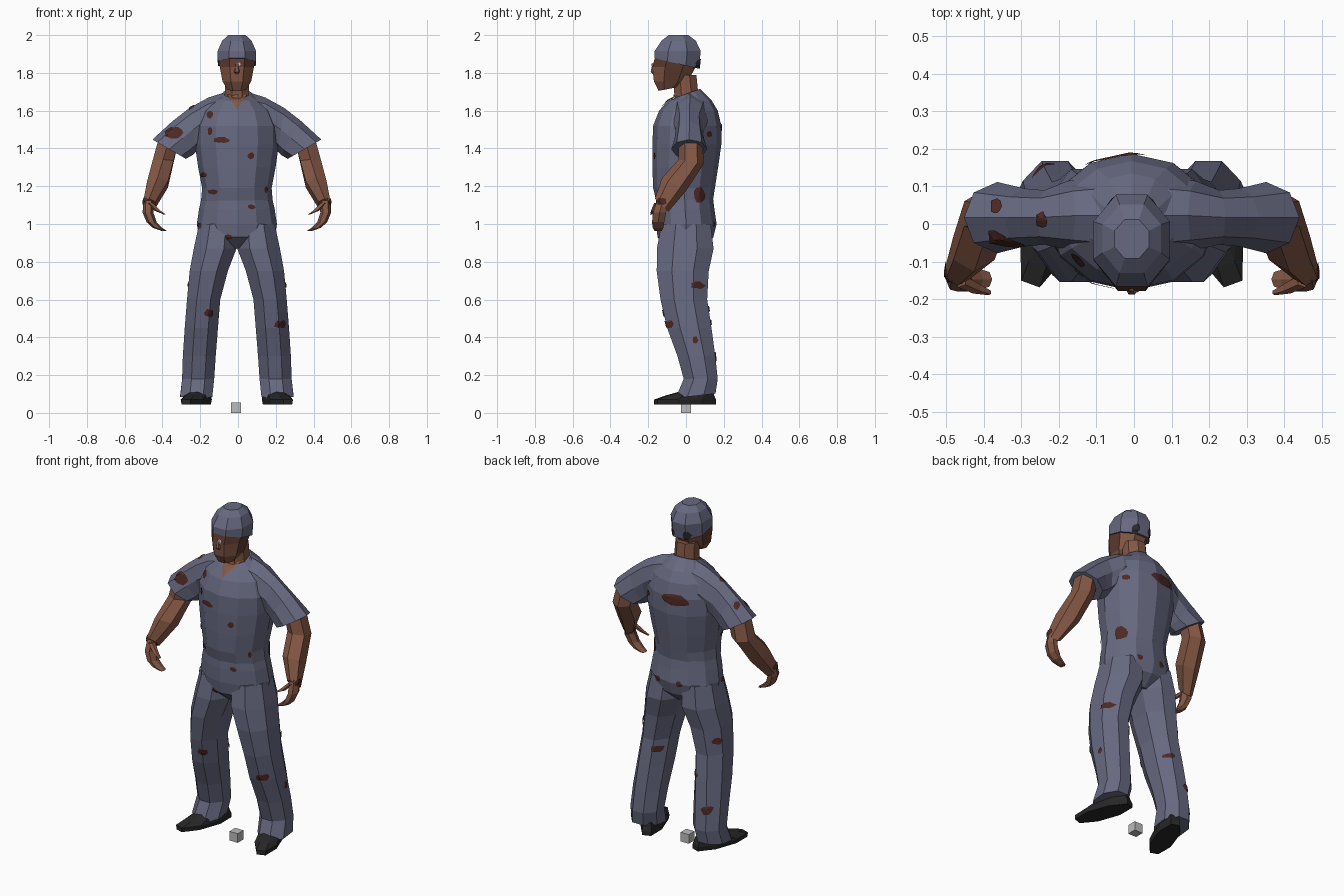
import bpy, bmesh, math, random
from mathutils import Vector

random.seed(4)
cube = bpy.data.objects.get("Cube")
if cube:
    bpy.data.objects.remove(cube, do_unlink=True)

CENTRE_X = -0.006


def material(name, *rgb):
    m = bpy.data.materials.new(name)
    m.use_nodes = True
    m.diffuse_color = (*rgb, 1)
    m.node_tree.nodes["Principled BSDF"].inputs["Base Color"].default_value = (*rgb, 1)
    return m


cloth = material("blue_grey_cloth", .135, .14, .215)
skin = material("brown_skin", .23, .095, .058)
dark_skin = material("dark_brown_skin", .11, .042, .028)
blood = material("dried_red_stain", .075, .022, .018)
black = material("black_leather", .02, .02, .02)
hair = material("dark_hair", .025, .023, .028)
grey = material("light_grey", .5, .5, .5)


def span(z, x0, x1, y0, y1, tilt=0):
    """Level cross-section between x and y limits; tilt lowers its back."""
    return (Vector(((x0 + x1) / 2, (y0 + y1) / 2, z)),
            Vector(((x1 - x0) / 2, 0, 0)), Vector((0, (y1 - y0) / 2, -tilt)))


def wide(z, half, y0, y1, tilt=0):
    return span(z, -half, half, y0, y1, tilt)


def strut(top, bottom, y0, y1):
    """Upright cross-section between two x-z points."""
    a, b = (Vector((p[0], (y0 + y1) / 2, p[1])) for p in (top, bottom))
    return (a + b) / 2, (a - b) / 2, Vector((0, (y1 - y0) / 2, 0))


def finish(name, bm, mats, x=0.0):
    me = bpy.data.meshes.new(name)
    bm.to_mesh(me)
    bm.free()
    ob = bpy.data.objects.new(name, me)
    ob.location.x = x
    for m in mats:
        me.materials.append(m)
    bpy.context.collection.objects.link(ob)
    return ob


def loft(name, sections, mats, n=8, flat=True, side=1):
    """Skin a tube over the sections and close its ends."""
    bm = bmesh.new()
    phase, grow = (math.pi / n, 1 / math.cos(math.pi / n)) if flat else (0, 1)
    rings = []
    for c, u, v in sections:
        ring = []
        for i in range(n):
            a = math.tau * i / n + phase
            p = c + (u * math.cos(a) + v * math.sin(a)) * grow
            ring.append(bm.verts.new((p.x * side, p.y, p.z)))
        rings.append(ring)
    for low, high in zip(rings, rings[1:]):
        for i in range(n):
            j = (i + 1) % n
            bm.faces.new((low[i], low[j], high[j], high[i]))
    bm.faces.new(rings[0])
    bm.faces.new(rings[-1])
    bmesh.ops.recalc_face_normals(bm, faces=bm.faces)
    return finish(name, bm, mats, CENTRE_X)


# Shirt body and trouser seat
loft("shirt", [wide(1.12, .19, -.157, .142), wide(1.19, .184, -.174, .153),
               wide(1.3, .205, -.178, .17), wide(1.42, .222, -.178, .187),
               wide(1.52, .22, -.174, .187), wide(1.6, .185, -.142, .168),
               wide(1.655, .125, -.095, .135), wide(1.69, .078, -.066, .075, -.025)],
     [cloth], 12, False)
loft("trouser_seat", [wide(1.15, .184, -.157, .142), wide(1.08, .2, -.16, .15),
                      wide(1, .212, -.16, .162), wide(.93, .2, -.15, .145),
                      wide(.87, .1, -.08, .08)], [cloth], 12, False)

# Neck, head and cap
loft("neck", [wide(1.62, .07, -.06, .08), wide(1.69, .064, -.062, .065),
              wide(1.79, .062, -.07, .055)], [skin])
head = loft("head", [wide(1.715, .05, -.145, -.04, -.01), wide(1.755, .076, -.17, .01),
                     wide(1.83, .09, -.178, .05), wide(1.875, .098, -.166, .062),
                     wide(1.91, .09, -.15, .06)], [skin, dark_skin])
for f in head.data.polygons:
    brow = f.center.z > 1.83 and f.center.y < 0
    if brow or (abs(f.normal.x) > .8 and f.center.z > 1.75):
        f.material_index = 1
loft("nose", [wide(1.85, .008, -.18, -.15), wide(1.805, .018, -.19, -.15),
              wide(1.795, .012, -.18, -.15)], [skin], 6, False)
loft("cap", [wide(1.85, .101, -.167, .068, .028), wide(1.915, .102, -.166, .078),
             wide(1.97, .078, -.13, .052), wide(2, .046, -.092, .012)], [cloth])

# Limbs, one set for each side
for label, s in (("left", 1), ("right", -1)):
    loft(label + "_sleeve", [strut((.07, 1.695), (.09, 1.45), -.08, .125),
                             strut((.15, 1.67), (.19, 1.42), -.07, .115),
                             strut((.25, 1.615), (.215, 1.385), -.055, .09),
                             strut((.34, 1.545), (.235, 1.365), -.06, .095),
                             strut((.447, 1.447), (.27, 1.345), -.078, .112)],
         [cloth], 8, False, s)
    loft(label + "_forearm", [span(1.43, .31, .42, -.03, .08),
                              span(1.33, .335, .446, -.03, .085, .01),
                              span(1.21, .365, .475, -.118, -.008, .03),
                              span(1.1, .432, .496, -.16, -.098, .03)],
         [skin], 6, True, s)
    loft(label + "_hand", [span(1.12, .435, .496, -.155, -.095, .02),
                           span(1.06, .442, .499, -.18, -.1), span(1.01, .425, .478, -.185, -.11),
                           span(.98, .395, .445, -.18, -.115), span(.964, .372, .4, -.17, -.125)],
         [skin], 6, False, s)
    loft(label + "_thumb", [span(1.11, .44, .475, -.17, -.13), span(1.07, .4, .435, -.186, -.155),
                            span(1.05, .374, .386, -.19, -.175)], [skin], 5, False, s)
    loft(label + "_trouser_leg", [span(1.0, .0, .2, -.13, .13), span(.87, .002, .228, -.154, .146),
                                  span(.75, .048, .25, -.155, .12),
                                  span(.6, .088, .264, -.135, .112),
                                  span(.45, .1, .276, -.1, .135),
                                  span(.3, .112, .286, -.045, .155),
                                  span(.18, .12, .29, -.012, .168),
                                  span(.09, .13, .3, -.055, .156, -.012)],
         [cloth], 8, True, s)
    # Shoe turned slightly outwards
    along, across = Vector((.055, -.155, 0)), Vector((.055, .02, 0))
    middle = Vector((.215, -.005, 0))
    loft(label + "_shoe", [(middle + Vector((0, 0, z)) - along * back, across * w, along * l)
                           for z, back, w, l in ((.045, 0, 1, 1), (.07, 0, 1.08, 1),
                                                 (.09, .15, 1, .8), (.115, .4, .8, .5))],
         [black], 8, True, s)

# Small block on the floor between the feet
bm = bmesh.new()
bmesh.ops.create_cube(bm, size=.054)
bmesh.ops.translate(bm, verts=bm.verts, vec=(-.01, 0, .027))
finish("floor_block", bm, [grey])

# Thin patches laid over the surface
bpy.context.view_layer.update()
depsgraph = bpy.context.evaluated_depsgraph_get()
VIEWS = {"front": (lambda a, b: Vector((a, -3, b)), Vector((0, 1, 0))),
         "back": (lambda a, b: Vector((a, 3, b)), Vector((0, -1, 0))),
         "left": (lambda a, b: Vector((3, a, b)), Vector((-1, 0, 0))),
         "right": (lambda a, b: Vector((-3, a, b)), Vector((1, 0, 0))),
         "top": (lambda a, b: Vector((a, b, 4)), Vector((0, 0, -1)))}


def patch(bm, view, outline, lift=.005):
    place, ray = VIEWS[view]
    n = len(outline)
    ca, cb = (sum(p[k] for p in outline) / n for k in (0, 1))

    def land(a, b):
        hit, pos, normal, *_ = bpy.context.scene.ray_cast(depsgraph, place(a, b), ray)
        return pos + normal * lift if hit else None

    centre = land(ca, cb)
    if centre is None:
        return
    rings = []
    for t in (.33, .67, 1):
        ring = []
        for a, b in outline:
            p = land(ca + (a - ca) * t, cb + (b - cb) * t)
            if p is None or abs((p - centre).dot(ray)) > .06:
                p = centre.lerp(rings[-1][len(ring)].co, .98) if rings else centre
            ring.append(bm.verts.new(p))
        rings.append(ring)
    mid = bm.verts.new(centre)
    for i in range(n):
        j = (i + 1) % n
        faces = [bm.faces.new((mid, rings[0][i], rings[0][j]))]
        faces += [bm.faces.new((p[i], q[i], q[j], p[j])) for p, q in zip(rings, rings[1:])]
        for f in faces:
            f.normal_update()
            if f.normal.dot(ray) > 0:
                f.normal_flip()


def blob(a, b, w, h, n=10):
    return [(a + w * r * math.cos(t), b + h * r * math.sin(t))
            for t, r in ((math.tau * i / n, random.uniform(.75, 1.15)) for i in range(n))]


# Stains: position across and up, then half sizes
stains = {
    "front": [(-.335, 1.485, .055, .033), (-.145, 1.58, .018, .022), (-.145, 1.49, .014, .02),
              (-.085, 1.445, .045, .015), (-.18, 1.26, .02, .015), (-.13, 1.17, .03, .014),
              (-.2, .99, .012, .015), (-.05, .935, .02, .012), (.07, 1.36, .02, .017),
              (.07, 1.09, .024, .013), (.145, 1.18, .01, .02), (-.155, .53, .026, .02),
              (.095, .43, .018, .045), (.22, .47, .033, .018)],
    "left": [(.065, 1.155, .03, .04), (.12, 1.475, .015, .016), (.06, .675, .038, .018),
             (-.08, .47, .022, .02), (.05, .385, .015, .02)],
    "back": [(-.06, 1.51, .085, .033), (-.06, 1, .02, .018), (-.24, .3, .03, .025),
             (.12, .55, .025, .02), (.08, 1.0, .02, .015), (-.15, .48, .03, .014)],
    "right": [(.06, .68, .025, .02)],
    "top": [(-.365, .045, .015, .024), (-.245, .01, .015, .02)],
}
bm = bmesh.new()
for view, spots in stains.items():
    for spot in spots:
        patch(bm, view, blob(*spot))
finish("cloth_stains", bm, [blood])

# Wrist smears, bare neck opening, hair at the back of the cap, eye glint
bm = bmesh.new()
for view in ("left", "right"):
    patch(bm, view, blob(-.13, 1.12, .03, .02))
finish("wrist_smears", bm, [blood])
bm = bmesh.new()
patch(bm, "front", [(-.055, 1.685), (0, 1.685), (.045, 1.685), (.02, 1.645),
                    (CENTRE_X, 1.605), (-.03, 1.645)])
finish("neck_opening", bm, [skin])
bm = bmesh.new()
for x in (-.05, .04):
    patch(bm, "back", blob(x, 1.85, .018, .025))
finish("hair_gaps", bm, [hair])
bm = bmesh.new()
patch(bm, "front", blob(.005, 1.845, .01, .012, 6))
finish("face_glint", bm, [grey])
